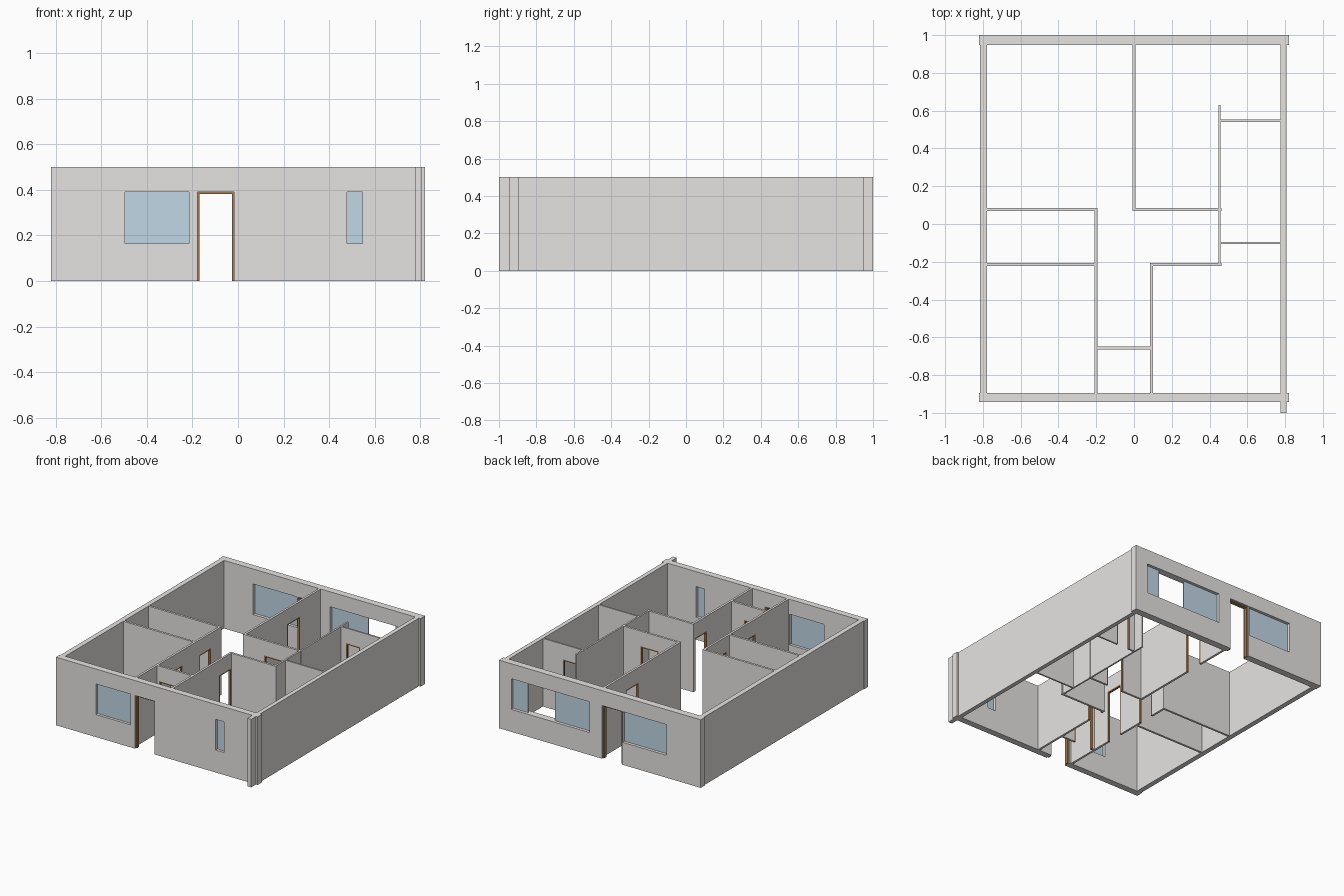
import bpy, bmesh

cube = bpy.data.objects.get("Cube")
if cube:
    bpy.data.objects.remove(cube, do_unlink=True)

HEIGHT = 0.5
DOOR_TOP = 0.39
SILL, WINDOW_TOP = 0.165, 0.39
LINING = 0.009


def material(name, rgb):
    mat = bpy.data.materials.new(name)
    mat.use_nodes = True
    mat.diffuse_color = (*rgb, 1)
    mat.node_tree.nodes["Principled BSDF"].inputs["Base Color"].default_value = (*rgb, 1)
    return mat


PLASTER = material("pale_grey_plaster", (0.79, 0.775, 0.76))
GLASS = material("pale_blue_glass", (0.53, 0.68, 0.79))
WOOD = material("brown_wood", (0.38, 0.2, 0.08))


def panel(name, axis, low, high, start, end, z0, z1, holes, mat):
    """Upright slab running along an axis, low..high across it, with rectangular holes."""
    us = sorted({start, end, *[u for h in holes for u in h[:2]]})
    zs = sorted({z0, z1, *[z for h in holes for z in h[2:]]})
    bm = bmesh.new()
    corners = {}

    def corner(u, z):
        if (u, z) not in corners:
            corners[u, z] = bm.verts.new((u, low, z) if axis == "x" else (low, u, z))
        return corners[u, z]

    for ua, ub in zip(us, us[1:]):
        for za, zb in zip(zs, zs[1:]):
            u, z = (ua + ub) / 2, (za + zb) / 2
            if not any(h[0] < u < h[1] and h[2] < z < h[3] for h in holes):
                bm.faces.new([corner(ua, za), corner(ub, za), corner(ub, zb), corner(ua, zb)])
    grown = bmesh.ops.extrude_face_region(bm, geom=bm.faces[:], use_keep_orig=True)
    depth = high - low
    bmesh.ops.translate(bm, vec=(0, depth, 0) if axis == "x" else (depth, 0, 0),
                        verts=[g for g in grown["geom"] if isinstance(g, bmesh.types.BMVert)])
    bmesh.ops.recalc_face_normals(bm, faces=bm.faces[:])
    mesh = bpy.data.meshes.new(name)
    bm.to_mesh(mesh)
    bm.free()
    mesh.materials.append(mat)
    obj = bpy.data.objects.new(name, mesh)
    bpy.context.collection.objects.link(obj)


def wall(name, axis, low, high, start, end, doors=(), windows=(), recess=0.0):
    """Wall with wood-lined doorways and glazed windows; a window lists its panes."""
    holes = [(a, b, 0, DOOR_TOP) for a, b in doors]
    holes += [(a, b, SILL, WINDOW_TOP) for a, b, panes in windows]
    panel(name, axis, low, high, start, end, 0, HEIGHT, holes, PLASTER)
    for i, (a, b) in enumerate(doors):
        panel(f"{name}_door_frame_{i + 1}", axis, low + recess, high - recess, a, b, 0, DOOR_TOP,
              [(a + LINING, b - LINING, 0, DOOR_TOP - LINING)], WOOD)
    mid = (low + high) / 2
    for i, (a, b, panes) in enumerate(windows):
        for j, (p, q) in enumerate(panes or [(a, b)]):
            panel(f"{name}_pane_{i + 1}_{j + 1}", axis, mid - 0.004, mid + 0.004,
                  p, q, SILL, WINDOW_TOP, [], GLASS)


# Outer walls
wall("front_wall", "x", -0.943, -0.895, -0.82, 0.82, doors=[(-0.178, -0.017)],
     windows=[(-0.495, -0.215, None), (0.478, 0.545, None)], recess=0.012)
wall("back_wall", "x", 0.948, 1.0, -0.82, 0.82, doors=[(-0.178, -0.017)],
     windows=[(0.085, 0.72, [(0.085, 0.38), (0.6, 0.72)]), (-0.54, -0.185, None)], recess=0.012)
wall("right_side_wall", "y", -0.814, -0.777, -0.895, 0.948)
wall("left_side_wall", "y", 0.776, 0.807, -0.895, 0.948)
wall("left_wall_end", "y", 0.776, 0.807, -1.0, -0.943)


# Inner partitions: name, axis, centre line, half thickness, start, end, doorways
partitions = [
    ("back_room_divider", "y", 0.0, 0.008, 0.085, 0.948, [(0.56, 0.71)]),
    ("back_room_wall", "x", 0.077, 0.008, -0.008, 0.463, [(0.165, 0.31)]),
    ("middle_room_back_wall", "x", 0.077, 0.008, -0.777, -0.208, []),
    ("middle_room_front_wall", "x", -0.214, 0.008, -0.777, -0.208, []),
    ("hall_right_wall", "y", -0.2, 0.008, -0.895, 0.085, [(-0.51, -0.37), (-0.175, -0.04)]),
    ("hall_left_wall", "y", 0.093, 0.008, -0.895, -0.222, [(-0.365, -0.225)]),
    ("porch_wall", "x", -0.656, 0.008, -0.192, 0.085, [(-0.178, -0.017)]),
    ("front_room_wall", "x", -0.214, 0.008, 0.085, 0.463, []),
    ("bath_side_wall", "y", 0.453, 0.006, -0.206, 0.63, []),
    ("bath_back_wall", "x", 0.546, 0.006, 0.459, 0.776, [(0.5, 0.615)]),
    ("bath_front_wall", "x", -0.101, 0.006, 0.459, 0.776, []),
]
for name, axis, centre, half, start, end, doors in partitions:
    wall(name, axis, centre - half, centre + half, start, end, doors)
